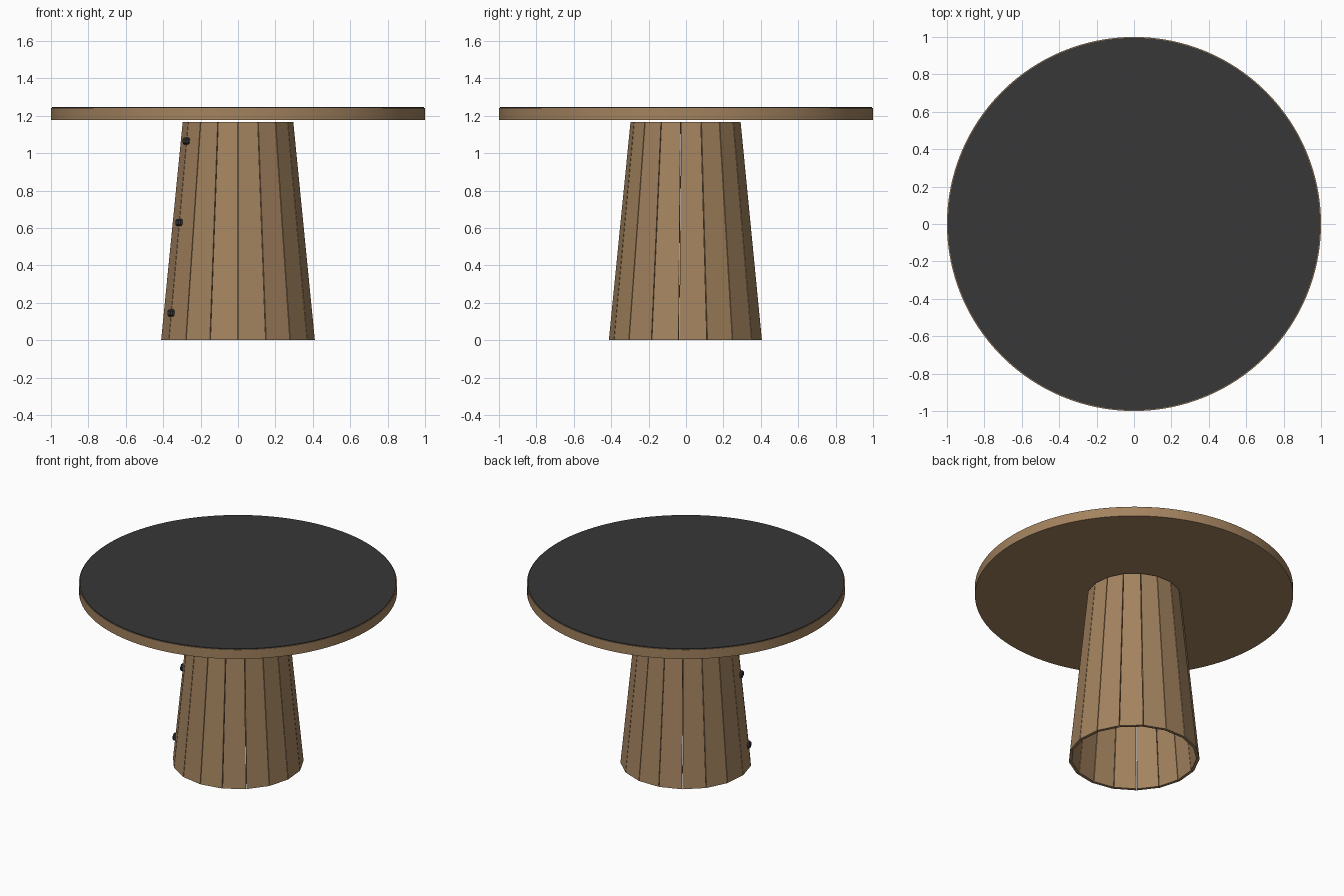
import bpy, bmesh, math
from mathutils import Matrix, Vector

if "Cube" in bpy.data.objects:
    bpy.data.objects.remove(bpy.data.objects["Cube"])


def material(name, rgb):
    m = bpy.data.materials.new(name)
    m.diffuse_color = (*rgb, 1)
    m.use_nodes = True
    m.node_tree.nodes["Principled BSDF"].inputs["Base Color"].default_value = m.diffuse_color
    return m


wood = material("brown wood", (0.37, 0.228, 0.115))
dark = material("charcoal", (0.038, 0.038, 0.038))


def finish(name, bm, mat):
    bmesh.ops.recalc_face_normals(bm, faces=bm.faces)
    me = bpy.data.meshes.new(name)
    bm.to_mesh(me)
    bm.free()
    me.materials.append(mat)
    ob = bpy.data.objects.new(name, me)
    bpy.context.collection.objects.link(ob)
    return ob


def disc(name, r, z0, z1, mat):
    bm = bmesh.new()
    bmesh.ops.create_cone(bm, cap_ends=True, segments=128, radius1=r, radius2=r,
                          depth=z1 - z0, matrix=Matrix.Translation((0, 0, (z0 + z1) / 2)))
    for f in bm.faces:
        f.smooth = abs(f.normal.z) < 0.5
    return finish(name, bm, mat)


# round tabletop with a dark surface inlay
disc("tabletop", 1.0, 1.178, 1.242, wood)
disc("tabletop_surface", 0.995, 1.2405, 1.247, dark)

# hollow tapered pedestal made of separate flat staves
STAVES, R_BOTTOM, R_TOP, HEIGHT, THICK, GAP = 17, 0.413, 0.297, 1.168, 0.02, 0.004
STEP = 2 * math.pi / STAVES


def stave_corner(a, r, z, side):
    # corner of the stave starting at angle a, pulled in by half the seam
    p, q = [Vector((r * math.sin(t), -r * math.cos(t), z)) for t in (a, a + STEP)]
    d = (q - p).normalized() * GAP / 2
    return p + d if side == 0 else q - d


bm = bmesh.new()
for i in range(STAVES):
    a = i * STEP
    rings = []
    for r, z in ((R_BOTTOM, 0), (R_TOP, HEIGHT)):
        rings.append([bm.verts.new(stave_corner(a, rr, z, s))
                      for rr, s in ((r, 0), (r, 1), (r - THICK, 1), (r - THICK, 0))])
    lo, hi = rings
    bm.faces.new(lo[::-1])
    bm.faces.new(hi)
    for k in range(4):
        n = (k + 1) % 4
        bm.faces.new((lo[k], lo[n], hi[n], hi[k]))
finish("pedestal_staves", bm, wood)

# three small dark hinges along one seam
ang = -3 * STEP
for name, z in (("lower_hinge", 0.145), ("middle_hinge", 0.63), ("upper_hinge", 1.065)):
    r = R_BOTTOM + (R_TOP - R_BOTTOM) * z / HEIGHT - 0.001
    bm = bmesh.new()
    bmesh.ops.create_cube(bm, size=1, matrix=Matrix.Diagonal((0.054, 0.03, 0.038, 1)))
    bmesh.ops.bevel(bm, geom=bm.edges[:], offset=0.008, segments=1, affect='EDGES')
    bm.transform(Matrix.Translation((r * math.sin(ang), -r * math.cos(ang), z))
                 @ Matrix.Rotation(ang, 4, 'Z'))
    finish(name, bm, dark)
